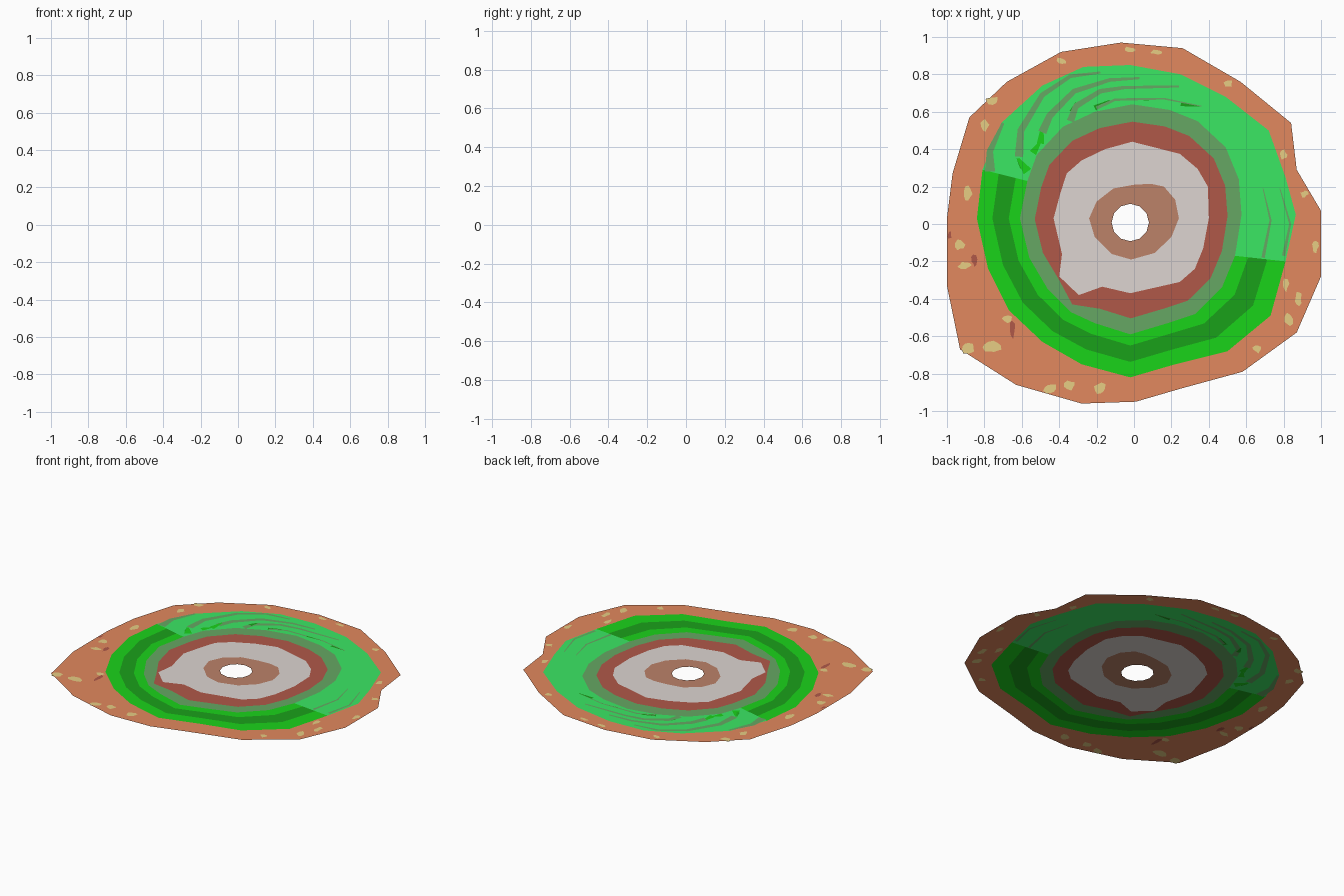
import bpy, bmesh, math, random
from mathutils import Vector

if "Cube" in bpy.data.objects:
    bpy.data.objects.remove(bpy.data.objects["Cube"])

random.seed(4)
MID, TOP = 0.002, 0.004      # sheet height, and upper skin of the painted marks


def material(name, rgb):
    m = bpy.data.materials.new(name)
    lin = [((c / 255 + 0.055) / 1.055) ** 2.4 for c in rgb]
    m.diffuse_color = (*lin, 1)
    m.use_nodes = True
    m.node_tree.nodes["Principled BSDF"].inputs["Base Color"].default_value = m.diffuse_color
    return m


clay = material("clay orange", (226, 137, 94))
green = material("bright green", (26, 212, 26))
forest = material("forest green", (26, 161, 26))
light = material("light green", (59, 232, 100))
sage = material("sage green", (102, 167, 99))
red = material("brick red", (176, 89, 73))
grey = material("warm grey", (221, 213, 209))
brown = material("brown", (188, 130, 105))
tan = material("tan", (238, 211, 135))


def finish(name, bm, mats):
    for f in bm.faces:
        f.normal_update()
        if f.normal.z < 0:
            f.normal_flip()
    me = bpy.data.meshes.new(name)
    bm.to_mesh(me)
    bm.free()
    for m in mats:
        me.materials.append(m)
    ob = bpy.data.objects.new(name, me)
    bpy.context.collection.objects.link(ob)
    return ob


def ring(name, outer, inner, mat):
    """Flat sheet between two closed outlines."""
    bm = bmesh.new()
    edges = []
    for loop in (outer, inner):
        vs = [bm.verts.new((x, y, MID)) for x, y in loop]
        edges += [bm.edges.new((vs[i - 1], vs[i])) for i in range(len(vs))]
    bmesh.ops.triangle_fill(bm, use_beauty=True, edges=edges, normal=(0, 0, 1))
    return finish(name, bm, [mat])


def bands(name, outer, inner, indices, stops, mats):
    """Quads between matching outlines, split into coloured bands."""
    bm = bmesh.new()
    n = len(outer)
    pt = lambda i, t: (*Vector(outer[i % n]).lerp(Vector(inner[i % n]), t), MID)
    for i in indices:
        for k in range(len(mats)):
            a, b = stops[k], stops[k + 1]
            f = bm.faces.new([bm.verts.new(p) for p in
                              (pt(i, a), pt(i + 1, a), pt(i + 1, b), pt(i, b))])
            f.material_index = k
    bmesh.ops.remove_doubles(bm, verts=bm.verts, dist=1e-5)
    return finish(name, bm, mats)


def marks(name, polys, mat):
    """Painted patches showing on both sides of the sheet."""
    bm = bmesh.new()
    for poly in polys:
        for z in (0, TOP):
            bm.faces.new([bm.verts.new((x, y, z)) for x, y in poly])
    return finish(name, bm, [mat])


def ribbon(pts, width):
    """Tapering stripe along a path, as a run of quads."""
    pts = [Vector(p) for p in pts]
    sides = []
    for i, p in enumerate(pts):
        d = (pts[min(i + 1, len(pts) - 1)] - pts[max(i - 1, 0)]).normalized()
        w = width * (1 - 0.75 * i / (len(pts) - 1)) / 2
        n = Vector((-d.y, d.x)) * w
        sides.append((p + n, p - n))
    return [(a[0], b[0], b[1], a[1]) for a, b in zip(sides, sides[1:])]


def speck(x, y, rx, ry):
    out = []
    for k in range(9):
        a, r = k * math.tau / 9, random.uniform(0.65, 1.25)
        out.append((x + rx * r * math.cos(a), y + ry * r * math.sin(a)))
    return out


# outlines, clockwise from the top
rim = [(-.07, .97), (.26, .94), (.57, .76), (.84, .54), (.87, .29), (1, .07), (1, -.28),
       (.87, -.58), (.58, -.79), (.25, -.88), (.01, -.95), (-.28, -.96), (-.63, -.86),
       (-.93, -.67), (-1, -.33), (-1, .03), (-.97, .27), (-.88, .57), (-.68, .76), (-.39, .92)]
lawn = [(-.02, .85), (.25, .80), (.49, .68), (.72, .50), (.81, .25), (.865, .05), (.81, -.20),
        (.73, -.49), (.50, -.68), (.22, -.75), (-.02, -.82), (-.28, -.75), (-.49, -.63),
        (-.67, -.46), (-.78, -.24), (-.84, .03), (-.81, .29), (-.71, .54), (-.49, .74), (-.27, .84)]
walk = [(-.01, .64), (.19, .61), (.34, .55), (.49, .41), (.56, .24), (.575, .05), (.54, -.17),
        (.47, -.34), (.33, -.48), (.18, -.53), (-.02, -.59), (-.21, -.53), (-.34, -.47),
        (-.46, -.35), (-.56, -.18), (-.61, .03), (-.57, .23), (-.52, .37), (-.38, .52), (-.21, .60)]
brick = [(x * .87, y * .855) for x, y in walk]
brick[12] = (-.33, -.43)
court = [(-.01, .44), (.245, .375), (.34, .295), (.395, .20), (.40, .03), (.37, -.13),
         (.325, -.24), (.245, -.31), (-.02, -.37), (-.17, -.335), (-.295, -.38), (-.40, -.28),
         (-.385, -.16), (-.43, .03), (-.395, .16), (-.36, .27), (-.28, .34), (-.155, .40)]
core = [(0, .21), (.09, .215), (.16, .20), (.22, .13), (.24, .03), (.20, -.07), (.11, -.155),
        (-.015, -.19), (-.12, -.16), (-.21, -.07), (-.24, .03), (-.20, .12), (-.11, .19)]
hole = [(-.02 + .1 * math.sin(k * math.tau / 12), .008 + .1 * math.cos(k * math.tau / 12))
        for k in range(12)]

# concentric ground sheets
bands("outer_ground", rim, lawn, range(20), (0, 1), [clay])
bands("striped_lawn", lawn, walk, range(6, 16), (0, .36, .74, 1), [green, forest, green])
bands("light_lawn", lawn, walk, range(16, 26), (0, 1), [light])
ring("sage_ring", walk, brick, sage)
ring("brick_ring", brick, court, red)
ring("grey_court", court, core, grey)
ring("brown_centre", core, hole, brown)

# thin spiral stripes on the light lawn
stripes = []
for path, w in [
    ([(-.77, .28), (-.77, .39), (-.70, .54)], .055),
    ([(-.615, .36), (-.605, .50), (-.49, .69), (-.34, .79), (-.18, .81)], .045),
    ([(-.49, .49), (-.45, .58), (-.32, .71), (-.13, .77), (.03, .78)], .045),
    ([(-.34, .55), (-.31, .63), (-.18, .71), (-.05, .73), (.24, .735)], .04),
    ([(-.20, .62), (-.10, .665), (.16, .67), (.36, .63)], .018),
    ([(.69, -.18), (.73, .02), (.69, .19)], .018),
    ([(.80, -.17), (.835, .0), (.78, .19)], .018),
]:
    stripes += ribbon(path, w)
marks("lawn_stripes", stripes, sage)


def flecks(name, items, mat):
    marks(name, [q for path, w in items for q in ribbon(path, w)], mat)


flecks("bright_flecks", [([(-.57, .28), (-.62, .35)], .05),
                         ([(-.50, .43), (-.49, .53)], .04),
                         ([(-.54, .38), (-.50, .44)], .04)], green)
flecks("dark_flecks", [([(-.60, .30), (-.625, .35)], .02), ([(-.33, .60), (-.31, .65)], .03),
                       ([(-.21, .62), (-.13, .66)], .03), ([(.05, .665), (.16, .67)], .012),
                       ([(.25, .64), (.36, .63)], .02)], forest)

# small patches scattered on the outer ground
marks("tan_patches", [speck(*s) for s in [
    (-.76, -.65, .06, .03), (-.89, -.66, .04, .03), (-.93, -.11, .025, .03),
    (-.905, -.22, .035, .02), (-.89, .16, .022, .04), (-.76, .66, .035, .025),
    (-.80, .53, .022, .035), (-.45, -.88, .035, .03), (-.34, -.86, .03, .025),
    (-.18, -.88, .03, .03), (-.39, .87, .03, .018), (-.02, .93, .035, .017),
    (.12, .92, .03, .015), (.50, .75, .025, .02), (.81, -.32, .018, .04),
    (.88, -.40, .018, .035), (.83, -.51, .022, .035), (.97, -.12, .018, .03),
    (.91, .16, .02, .018), (.66, -.67, .025, .02), (.80, .37, .018, .025),
    (-.68, -.51, .03, .02)]], tan)
marks("red_patches", [speck(-.855, -.19, .015, .035), speck(-.65, -.56, .018, .045),
                      speck(-.985, -.06, .01, .02)], red)
